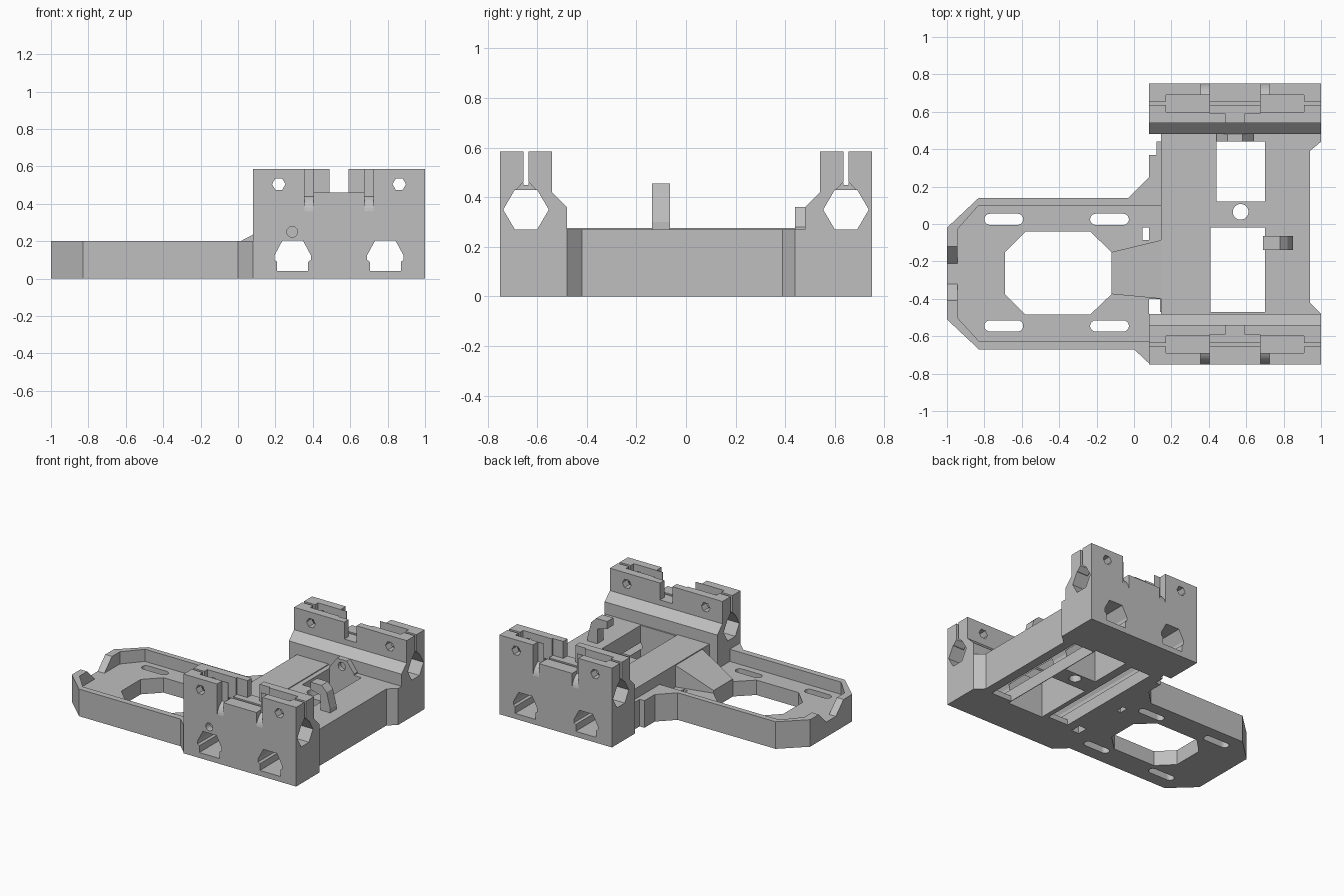
import bpy, bmesh, math
from mathutils import Vector

if "Cube" in bpy.data.objects:
    bpy.data.objects.remove(bpy.data.objects["Cube"], do_unlink=True)

grey = bpy.data.materials.new("plain grey")
grey.use_nodes = True
GREY = (0.52, 0.52, 0.52, 1)
grey.diffuse_color = GREY
grey.node_tree.nodes["Principled BSDF"].inputs["Base Color"].default_value = GREY


def finish(name, bm):
    bmesh.ops.recalc_face_normals(bm, faces=bm.faces)
    mesh = bpy.data.meshes.new(name)
    bm.to_mesh(mesh)
    bm.free()
    mesh.materials.append(grey)
    obj = bpy.data.objects.new(name, mesh)
    bpy.context.scene.collection.objects.link(obj)
    return obj


def prism(name, pts, axis, lo, hi):
    """Extrude a flat profile along an axis."""
    place = {"x": lambda a, b, t: (t, a, b),
             "y": lambda a, b, t: (a, t, b),
             "z": lambda a, b, t: (a, b, t)}[axis]
    bm = bmesh.new()
    low = [bm.verts.new(place(a, b, lo)) for a, b in pts]
    high = [bm.verts.new(place(a, b, hi)) for a, b in pts]
    bm.faces.new(low)
    bm.faces.new(high)
    n = len(pts)
    for i in range(n):
        j = (i + 1) % n
        bm.faces.new((low[i], low[j], high[j], high[i]))
    return finish(name, bm)


def rect(a0, a1, b0, b1):
    return [(a0, b0), (a1, b0), (a1, b1), (a0, b1)]


def box(name, x0, x1, y0, y1, z0, z1):
    return prism(name, rect(x0, x1, y0, y1), "z", z0, z1)


def ring(a, b, r, n):
    return [(a + r * math.cos(math.tau * i / n), b + r * math.sin(math.tau * i / n))
            for i in range(n)]


def slot(a0, a1, b, r, n=8):
    """Outline of a slot with round ends."""
    out = []
    for centre, start in ((a1 - r, -math.pi / 2), (a0 + r, math.pi / 2)):
        for i in range(n + 1):
            t = start + math.pi * i / n
            out.append((centre + r * math.cos(t), b + r * math.sin(t)))
    return out


def cut(obj, *cutters):
    for c in cutters:
        m = obj.modifiers.new("cut", "BOOLEAN")
        m.operation, m.solver, m.object = "DIFFERENCE", "EXACT", c
        dg = bpy.context.evaluated_depsgraph_get()
        mesh = bpy.data.meshes.new_from_object(obj.evaluated_get(dg))
        obj.modifiers.clear()
        obj.data = mesh
        bpy.data.objects.remove(c, do_unlink=True)


MID = 0.54  # centre line of the carriage in x


def tunnel(side):
    """Bolt-shaped profile of the lengthwise channels."""
    c = MID + side * 0.2475
    half = [(0.083, 0.04), (0.083, 0.09), (0.097, 0.1), (0.097, 0.125), (0.055, 0.203)]
    return [(c + a, b) for a, b in half] + [(c - a, b) for a, b in reversed(half)]


# Bearing block: end profile extruded along x, then cut
block = prism("front_bearing_block",
              [(-0.75, 0), (-0.48, 0), (-0.48, 0.36), (-0.54, 0.42), (-0.54, 0.585), (-0.75, 0.585)],
              "x", 0.08, 1)
BY, BZ = -0.645, 0.35
cut(block,
    prism("c", [(BY + (-0.045 if abs(a) < 0.08 and a < 0 else 0.045 if abs(a) < 0.08 else a), BZ + b)
                for a, b in ring(0, 0, 0.092, 6)], "x", -0.2, 1.2),
    box("c", 0.405, 0.675, -0.8, -0.59, 0.46, 0.7),
    box("c", 0.49, 0.59, -0.6, -0.5, 0.46, 0.7),
    box("c", -0.1, 1.1, BY - 0.01, BY + 0.01, 0.45, 0.7))
for side in (-1, 1):
    # open bearing pocket, funnel at the end, strap groove, bolt holes, channel
    xs = sorted((MID + side * 0.135, MID + side * 0.37))
    ends = sorted((MID + side * 0.365, MID + side * 0.6))
    gx = sorted((MID + side * 0.135, MID + side * 0.185))
    arc = [(BY - 0.106 * math.cos(t), 0.345 + 0.106 * math.sin(t))
           for t in [math.radians(9 * i) for i in range(8)]]
    cut(block,
        box("c", *xs, -0.69, -0.6, 0.40, 0.7),
        prism("c", [(BY - 0.045, 0.425), (BY + 0.045, 0.425), (BY + 0.01, 0.462), (BY - 0.01, 0.462)],
              "x", *ends),
        prism("c", [(-0.8, 0.345)] + arc + [(arc[-1][0], 0.7), (-0.8, 0.7)], "x", *gx),
        prism("c", ring(MID + side * 0.322, 0.505, 0.036, 6), "y", -0.8, -0.5),
        prism("c", tunnel(side), "y", -0.8, -0.4))

# The back block mirrors the front one
bm = bmesh.new()
bm.from_mesh(block.data)
for v in bm.verts:
    v.co.y = -v.co.y
finish("back_bearing_block", bm)
cut(block, prism("c", ring(0.29, 0.25, 0.029, 16), "y", -0.8, -0.7))

# Middle frame with side rails, windows and open channels
frame = prism("carriage_frame",
              [(0.145, -0.48), (1, -0.48), (0.94, -0.42), (0.94, 0.39), (1, 0.44), (1, 0.48), (0.145, 0.48)],
              "z", 0, 0.27)
cut(frame,
    box("c", 0.44, 0.7, 0.12, 0.44, -0.1, 0.4),
    box("c", 0.41, 0.7, -0.47, -0.02, -0.1, 0.4),
    prism("c", ring(0.57, 0.065, 0.042, 24), "z", -0.1, 0.4))
for side in (-1, 1):
    c = MID + side * 0.2475
    cut(frame, prism("c", tunnel(side), "y", -0.6, 0.6),
        box("c", c - 0.083, c + 0.083, -0.44, 0.42, -0.1, 0.1))
box("left_rail_cap", 0.145, 0.405, -0.48, 0.48, 0.265, 0.276)

# Pointed lug against the back block
lug = prism("belt_lug", [(0.44, 0.25), (0.64, 0.25), (0.64, 0.28), (0.58, 0.36), (0.5, 0.36), (0.44, 0.28)],
            "y", 0.44, 0.485)
cut(lug, prism("c", ring(0.54, 0.31, 0.03, 16), "y", 0.4, 0.47))

# Hook on the right rail
prism("cable_hook", [(0.77, 0.26), (0.85, 0.26), (0.85, 0.3), (0.82, 0.415), (0.78, 0.455),
                     (0.69, 0.455), (0.69, 0.4), (0.77, 0.38)], "y", -0.138, -0.065)

# Tool platform: rimmed tray with an octagonal opening
tray = prism("tool_platform",
             [(-1, -0.51), (-0.83, -0.67), (0, -0.67), (0.08, -0.745), (0.08, -0.47), (0.15, -0.47),
              (0.15, 0.44), (0.12, 0.44), (0.12, 0.37), (0.08, 0.37), (0.08, 0.25), (-0.03, 0.14),
              (-0.83, 0.14), (-1, -0.02)], "z", 0, 0.2)
cut(tray,
    prism("c", [(-0.945, -0.5), (-0.83, -0.625), (0.2, -0.625), (0.2, 0.1), (-0.83, 0.1), (-0.945, -0.03)],
          "z", 0.11, 0.4),
    prism("c", [(-0.32, 0.11), (-0.21, 0.11), (-0.12, 0.2), (-0.12, 0.3), (-0.41, 0.3), (-0.41, 0.2)],
          "x", -1.1, -0.9),
    prism("c", [(-0.69, -0.15), (-0.58, -0.04), (-0.235, -0.04), (-0.12, -0.15), (-0.12, -0.375),
                (-0.235, -0.485), (-0.58, -0.485), (-0.69, -0.375)], "z", -0.1, 0.4),
    box("c", 0.045, 0.08, -0.085, -0.02, -0.1, 0.4),
    box("c", 0.08, 0.14, -0.5, -0.4, -0.1, 0.4))
for y in (0.025, -0.545):
    for x in (-0.8, -0.235):
        cut(tray, prism("c", slot(x, x + 0.208, y, 0.03), "z", -0.1, 0.4))

# Sloping gusset between platform and left rail
bm = bmesh.new()
for x, y0, y1, top in ((-0.12, -0.375, -0.15, 0.13), (0.15, -0.4, -0.085, 0.272)):
    for y in (y0, y1):
        for z in (0.09, top):
            bm.verts.new(Vector((x, y, z)))
bmesh.ops.convex_hull(bm, input=bm.verts)
bmesh.ops.dissolve_limit(bm, angle_limit=0.02, verts=bm.verts, edges=bm.edges)
finish("platform_gusset", bm)
